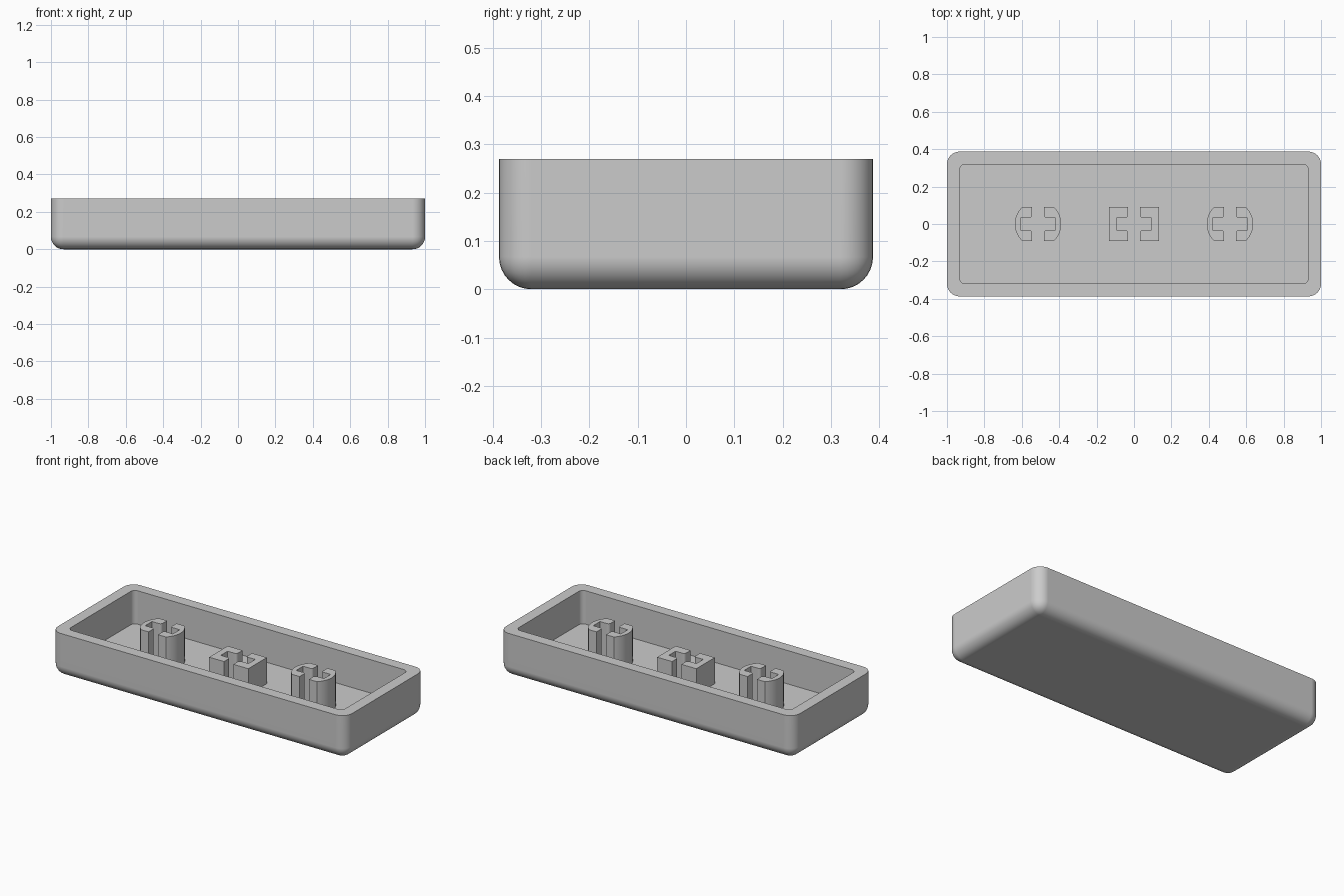
import bpy, bmesh, math

if "Cube" in bpy.data.objects:
    bpy.data.objects.remove(bpy.data.objects["Cube"])

grey = bpy.data.materials.new("plain grey")
grey.use_nodes = True
grey.diffuse_color = (0.6, 0.6, 0.6, 1)
grey.node_tree.nodes["Principled BSDF"].inputs["Base Color"].default_value = (0.6, 0.6, 0.6, 1)

HALF_X, HALF_Y, HEIGHT = 1.0, 0.387, 0.27
WALL, FLOOR = 0.068, 0.065
SLOT_X, SLOT_Y, SLOT_END = 0.032, 0.033, 0.094
STEM_Y = 0.09


def make_object(name, bm):
    bmesh.ops.recalc_face_normals(bm, faces=bm.faces)
    mesh = bpy.data.meshes.new(name)
    bm.to_mesh(mesh)
    bm.free()
    mesh.materials.append(grey)
    obj = bpy.data.objects.new(name, mesh)
    bpy.context.collection.objects.link(obj)
    return obj


def activate(obj):
    bpy.ops.object.select_all(action='DESELECT')
    obj.select_set(True)
    bpy.context.view_layer.objects.active = obj


def smooth(obj):
    activate(obj)
    bpy.ops.object.shade_smooth_by_angle(angle=math.radians(30))
    obj.modifiers.new("flat face normals", 'WEIGHTED_NORMAL').keep_sharp = True


def rounded_box(name, hx, hy, z0, z1, radius, round_bottom):
    """Box with rounded upright edges and, if wanted, rounded bottom edges."""
    bm = bmesh.new()
    bmesh.ops.create_cube(bm, size=2)
    for v in bm.verts:
        v.co = (v.co.x * hx, v.co.y * hy, z1 if v.co.z > 0 else z0)
    edges = []
    for e in bm.edges:
        a, b = (v.co.z for v in e.verts)
        if abs(a - b) > 0.01 or (round_bottom and max(a, b) < z0 + 0.01):
            edges.append(e)
    bmesh.ops.bevel(bm, geom=edges, offset=radius, segments=8,
                    profile=0.5, affect='EDGES')
    return make_object(name, bm)


# Open tray: rounded shell with a straight-sided cavity
shell = rounded_box("shell", HALF_X, HALF_Y, 0, HEIGHT, 0.067, True)
cutter = rounded_box("cavity_cutter", HALF_X - WALL, HALF_Y - WALL,
                     FLOOR, HEIGHT + 0.1, 0.03, False)
cutter.hide_render = True
cut = shell.modifiers.new("cavity", 'BOOLEAN')
cut.operation, cut.solver, cut.object = 'DIFFERENCE', 'EXACT', cutter
activate(shell)
bpy.ops.object.modifier_apply(modifier=cut.name)
bpy.data.objects.remove(cutter)
smooth(shell)


def stem(name, x, outer, top):
    """Two facing C-shaped posts that leave a cross-shaped slot between them."""
    notch = [(SLOT_X, STEM_Y), (SLOT_X, SLOT_Y), (SLOT_END, SLOT_Y),
             (SLOT_END, -SLOT_Y), (SLOT_X, -SLOT_Y), (SLOT_X, -STEM_Y)]
    bm = bmesh.new()
    for side in (-1, 1):
        verts = [bm.verts.new((x + side * px, py, FLOOR - 0.01))
                 for px, py in notch + outer]
        face = bm.faces.new(verts)
        # Extrude the post, then round the corners of its notch
        up = bmesh.ops.extrude_face_region(bm, geom=[face])
        for v in up["geom"]:
            if isinstance(v, bmesh.types.BMVert):
                v.co.z = top
        corners = []
        for e in bm.edges:
            a, b = (v.co for v in e.verts)
            if (abs(a.z - b.z) > 0.01 and abs(abs(a.y) - SLOT_Y) < 0.001
                    and side * (a.x - x) > 0
                    and abs(abs(a.x - x) - SLOT_X) < 0.001):
                corners.append(e)
        bmesh.ops.bevel(bm, geom=corners, offset=0.015, segments=4,
                        profile=0.5, affect='EDGES')
    smooth(make_object(name, bm))


# Square stem in the middle, taller round stems at both sides
square = [(0.133, -STEM_Y), (0.133, STEM_Y)]
RADIUS = 0.124
limit = math.asin(STEM_Y / RADIUS)
arc = [(RADIUS * math.cos(t), RADIUS * math.sin(t))
       for t in (limit * (i / 8 - 1) for i in range(17))]

stem("center_stem", 0, square, 0.225)
stem("left_stem", 0.513, arc, HEIGHT)
stem("right_stem", -0.513, arc, HEIGHT)
